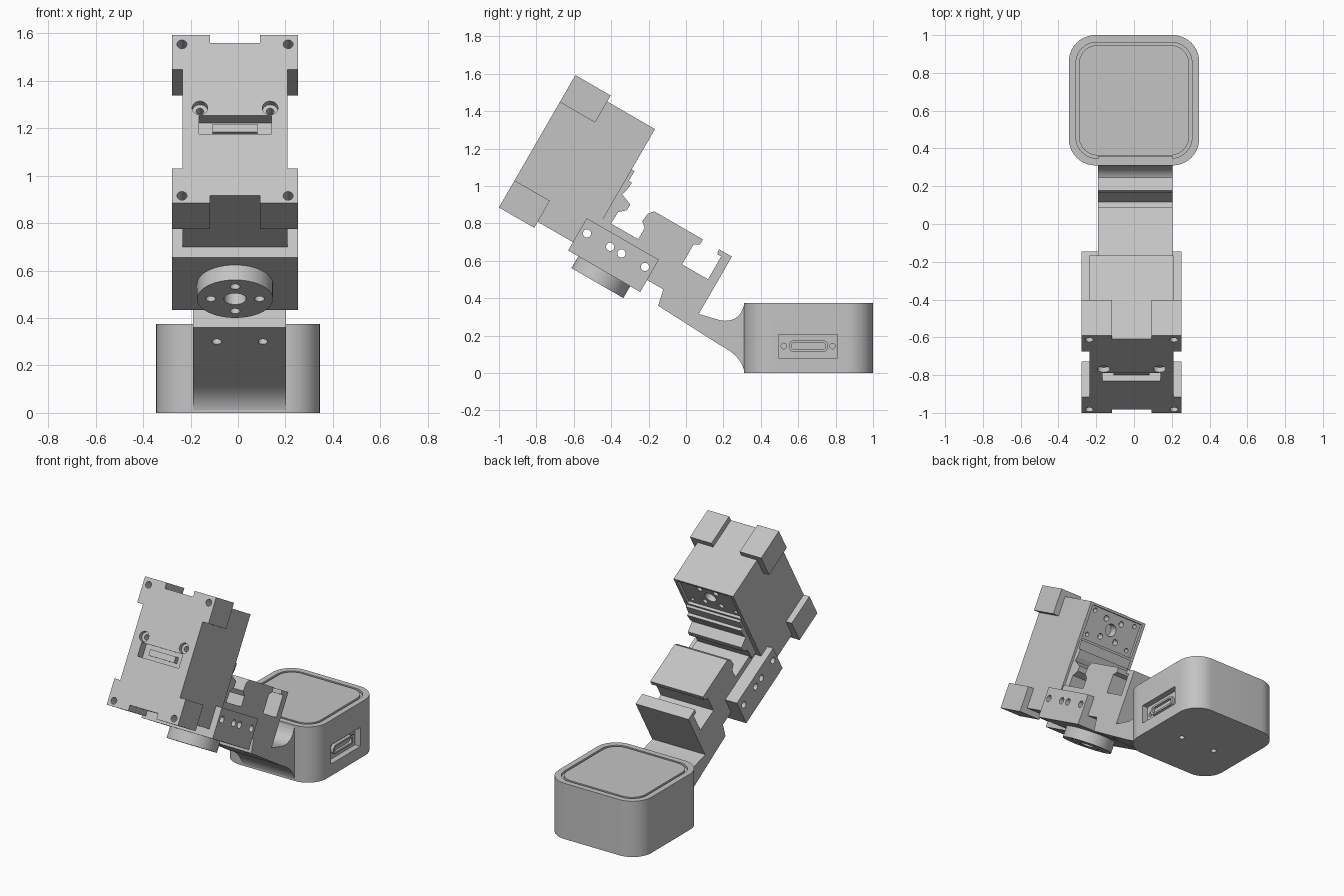
import bpy, bmesh, math
from mathutils import Matrix, Vector

if "Cube" in bpy.data.objects:
    bpy.data.objects.remove(bpy.data.objects["Cube"], do_unlink=True)

grey = bpy.data.materials.new("plain_grey")
grey.use_nodes = True
grey.diffuse_color = (0.55, 0.55, 0.55, 1)
grey.node_tree.nodes["Principled BSDF"].inputs["Base Color"].default_value = grey.diffuse_color

WORLD = Matrix.Identity(4)
# Tilted frame of the arm: local y is depth, local z runs up the front plate
TILT = Matrix.Translation((0, -1, 0.885)) @ Matrix.Rotation(math.radians(-30), 4, 'X')
CX = -0.0125  # centre line of the arm


def finish(name, bm, frame):
    bmesh.ops.recalc_face_normals(bm, faces=bm.faces)
    mesh = bpy.data.meshes.new(name)
    bm.to_mesh(mesh)
    bm.free()
    mesh.materials.append(grey)
    obj = bpy.data.objects.new(name, mesh)
    bpy.context.collection.objects.link(obj)
    obj.matrix_world = frame
    return obj


def prism(name, points, direction, frame=WORLD):
    """Extrude a flat outline of 3D points along a direction."""
    bm = bmesh.new()
    face = bm.faces.new([bm.verts.new(p) for p in points])
    new = bmesh.ops.extrude_face_region(bm, geom=[face])["geom"]
    bmesh.ops.translate(bm, vec=direction, verts=[g for g in new if isinstance(g, bmesh.types.BMVert)])
    return finish(name, bm, frame)


def side_prism(name, outline, x0, x1, frame=WORLD):
    return prism(name, [(x0, y, z) for y, z in outline], (x1 - x0, 0, 0), frame)


def box(name, x0, x1, y0, y1, z0, z1, frame=TILT):
    return side_prism(name, [(y0, z0), (y1, z0), (y1, z1), (y0, z1)], x0, x1, frame)


def rod(name, centre, radius, length, axis, frame=TILT, sides=24):
    """Cylinder centred on a point, along X, Y or Z."""
    turn = {'X': Matrix.Rotation(math.pi / 2, 4, 'Y'), 'Y': Matrix.Rotation(math.pi / 2, 4, 'X'), 'Z': WORLD}[axis]
    bm = bmesh.new()
    bmesh.ops.create_cone(bm, cap_ends=True, segments=sides, radius1=radius, radius2=radius,
                          depth=length, matrix=Matrix.Translation(centre) @ turn)
    return finish(name, bm, frame)


def rounded(half_w, half_h, radius, steps=10):
    pts = []
    for i, (sx, sy) in enumerate([(1, 1), (-1, 1), (-1, -1), (1, -1)]):
        for k in range(steps + 1):
            a = math.pi / 2 * (i + k / steps)
            pts.append((sx * (half_w - radius) + radius * math.cos(a),
                        sy * (half_h - radius) + radius * math.sin(a)))
    return pts


def curve(a, b, c, steps=10):
    a, b, c = Vector(a), Vector(b), Vector(c)
    return [tuple(a * (1 - t) ** 2 + b * 2 * t * (1 - t) + c * t * t) for t in [k / steps for k in range(steps + 1)]]


def select(obj):
    bpy.ops.object.select_all(action='DESELECT')
    obj.select_set(True)
    bpy.context.view_layer.objects.active = obj


def cut(targets, cutters):
    bpy.context.view_layer.update()
    for obj in targets:
        select(obj)
        for c in cutters:
            mod = obj.modifiers.new("cut", 'BOOLEAN')
            mod.operation, mod.solver, mod.object = 'DIFFERENCE', 'EXACT', c
            bpy.ops.object.modifier_apply(modifier=mod.name)
    for c in cutters:
        bpy.data.objects.remove(c, do_unlink=True)


def smooth(*objs):
    for obj in objs:
        select(obj)
        bpy.ops.object.shade_smooth_by_angle(angle=math.radians(30))


# Base box with a grooved lid
def slab(name, half, radius, z0, z1):
    return prism(name, [(x, y + 0.655, z0) for x, y in rounded(half, half, radius)], (0, 0, z1 - z0))


base = slab("base", 0.345, 0.14, 0, 0.375)
cut([base], [slab("groove_cutter", 0.307, 0.11, 0.36, 0.4)]
    + [rod("foot_hole_cutter", (s * 0.13, 0.62, 0), 0.018, 0.08, 'Z', WORLD) for s in (-1, 1)]
    + [box("port_cutter", 0.305, 0.4, 0.495, 0.81, 0.08, 0.207, WORLD)]
    + [rod("port_screw_cutter", (0.3, 0.653 + s * 0.13, 0.144), 0.015, 0.06, 'X', WORLD) for s in (-1, 1)])
lid = slab("lid", 0.292, 0.1, 0.35, 0.375)

# Port on the side of the base
port = side_prism("port", [(y + 0.655, z + 0.144) for y, z in rounded(0.105, 0.03, 0.025)], 0.29, 0.325)
cut([port], [side_prism("slot_cutter", [(y + 0.655, z + 0.144) for y, z in rounded(0.09, 0.018, 0.014)], 0.308, 0.35)])

# Curved neck rising from the base
neck = side_prism("neck", [(-0.15, 0.36)] + curve((0.18, 0.15), (0.30, 0.09), (0.312, 0.002))
                  + [(0.36, 0.002), (0.36, 0.37)]
                  + curve((0.312, 0.37), (0.29, 0.27), (0.19, 0.28)) + [(0.07, 0.315), (-0.02, 0.42)], -0.19, 0.203)
cut([neck], [rod("neck_hole_cutter", (x, 1.11, 0), 0.02, 0.12, 'Z') for x in (-0.09, 0.105)])

# Channelled bracket above the neck
bracket = side_prism("bracket", [
    (0.48, 0.06), (0.48, 0.225), (0.73, 0.225), (0.73, 0.293), (0.70, 0.32), (0.706, 0.37), (0.73, 0.397),
    (1.03, 0.397), (1.03, 0.366), (1.0, 0.347), (1.0, 0.226), (1.16, 0.226), (1.16, 0.367), (1.135, 0.367),
    (1.13, 0.395), (1.21, 0.395), (1.21, 0.045), (1.0, -0.03), (0.98, 0.06)], -0.19, 0.203, TILT)

# Head block, corner blocks and rear ridges
head = box("head", CX - 0.222, CX + 0.222, 0, 0.513, 0.037, 0.78)
corners = []
for s in (-1, 1):
    for row, z0 in (("lower", 0), ("upper", 0.65)):
        xs = sorted((CX + s * 0.105, CX + s * 0.265))
        corners.append(box(row + "_corner_block", *xs, 0, 0.218, z0, z0 + 0.167))
side_prism("rear_ridges", [
    (0.48, 0.53), (0.53, 0.53), (0.53, 0.47), (0.55, 0.47), (0.545, 0.42), (0.535, 0.39), (0.60, 0.365),
    (0.60, 0.33), (0.565, 0.297), (0.56, 0.21), (0.48, 0.21)], -0.205, 0.195, TILT)

# Front plate holes and slot
cut([head] + corners, [rod("corner_hole_cutter", (CX + s * 0.224, 0, z), 0.021, 0.2, 'Y')
                       for s in (-1, 1) for z in (0.035, 0.773)])
screws = [(CX + s * 0.148, z) for s in (-1, 1) for z in (0.104, 0.463)]
cut([head], [rod("counterbore_cutter", (x, 0, z), 0.033, 0.06, 'Y') for x, z in screws]
    + [rod("screw_hole_cutter", (x, 0, z), 0.016, 0.16, 'Y') for x, z in screws]
    + [box("slot_cutter", CX - 0.153, CX + 0.153, -0.05, 0.06, 0.337, 0.425)])
box("slot_connector", CX - 0.095, CX + 0.095, 0.025, 0.08, 0.36, 0.40)

# Recessed rear panel with a ring of holes
ring = [(CX + 0.085 * math.cos(a), 0.66 + 0.085 * math.sin(a))
        for a in [math.pi / 4 + k * math.pi / 2 for k in range(4)]]
cut([head], [box("panel_cutter", CX - 0.2, CX + 0.2, 0.495, 0.6, 0.545, 0.765),
             rod("panel_centre_cutter", (CX, 0.5, 0.66), 0.04, 0.12, 'Y')]
    + [rod("panel_hole_cutter", (x, 0.5, z), 0.018, 0.1, 'Y') for x, z in ring]
    + [rod("panel_corner_cutter", (CX + s * 0.16, 0.5, z), 0.014, 0.08, 'Y')
       for s in (-1, 1) for z in (0.58, 0.74)])

# Joint block under the head, with cross holes right through
joint = box("joint_block", CX - 0.265, CX + 0.265, 0.435, 0.88, -0.014, 0.185)
cut([joint, head, bracket], [rod("cross_hole_cutter", (0, y, 0.115), 0.022, 0.8, 'X')
                             for y in (0.477, 0.62, 0.69, 0.835)])

# Round horn below the joint
horn = rod("round_horn", (CX, 0.658, -0.05), 0.16, 0.074, 'Z', sides=64)
cut([horn], [rod("horn_centre_cutter", (CX, 0.658, -0.08), 0.047, 0.1, 'Z')]
    + [rod("horn_hole_cutter", (CX + 0.103 * math.cos(a), 0.658 + 0.103 * math.sin(a), -0.08), 0.021, 0.1, 'Z')
       for a in [k * math.pi / 2 for k in range(4)]])

smooth(base, lid, port, neck, horn, head, joint, bracket)
